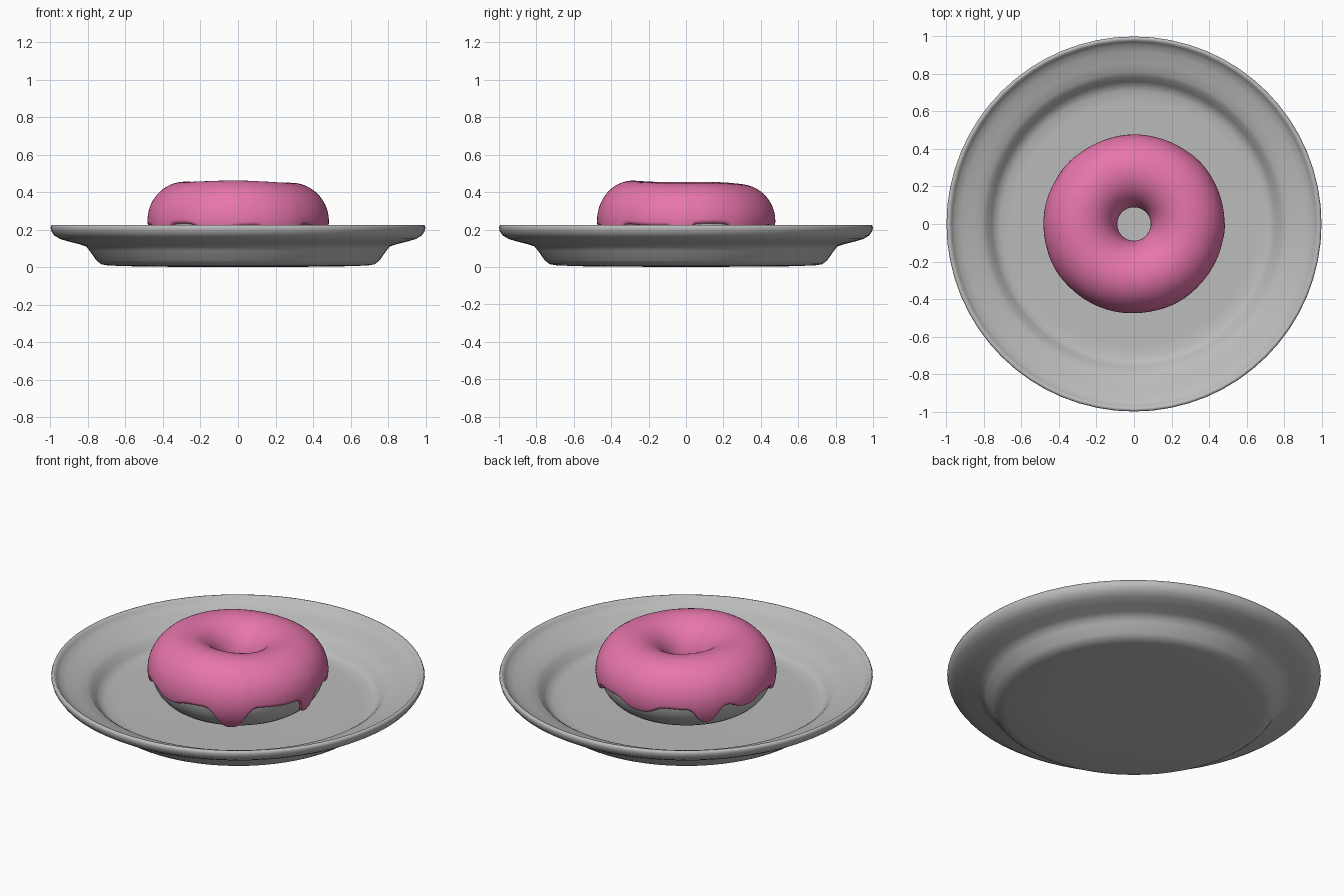
import bpy
import bmesh
from math import sin, cos, pi, radians, exp, asin, sqrt

cube = bpy.data.objects.get("Cube")
if cube:
    bpy.data.objects.remove(cube, do_unlink=True)


def material(name, rgb):
    m = bpy.data.materials.new(name)
    m.use_nodes = True
    m.diffuse_color = (*rgb, 1)
    m.node_tree.nodes["Principled BSDF"].inputs["Base Color"].default_value = (*rgb, 1)
    return m


GREY = material("plain grey", (0.5, 0.5, 0.5))
PINK = material("pink icing", (0.8, 0.18, 0.41))


def rings_object(name, rings, mat, closed):
    """Skin a loop of cross-sections, one ring per azimuth."""
    bm = bmesh.new()
    grid = [[bm.verts.new(p) for p in ring] for ring in rings]
    for i, a in enumerate(grid):
        b = grid[(i + 1) % len(grid)]
        n = len(a)
        for j in range(n if closed else n - 1):
            k = (j + 1) % n
            bm.faces.new((a[j], b[j], b[k], a[k]))
    bmesh.ops.remove_doubles(bm, verts=bm.verts, dist=1e-5)
    bmesh.ops.recalc_face_normals(bm, faces=bm.faces)
    for f in bm.faces:
        f.smooth = True
    me = bpy.data.meshes.new(name)
    bm.to_mesh(me)
    bm.free()
    me.materials.append(mat)
    ob = bpy.data.objects.new(name, me)
    bpy.context.scene.collection.objects.link(ob)
    return ob


# Plate: one turned profile, underside first, then rim, then dish
profile = [(0, 0), (0.5, 0.002), (0.69, 0.008), (0.73, 0.015), (0.755, 0.035),
           (0.79, 0.085), (0.81, 0.11), (0.84, 0.12), (0.9, 0.135), (0.95, 0.15),
           (0.98, 0.168), (0.995, 0.19), (1, 0.21), (0.995, 0.224), (0.982, 0.224),
           (0.972, 0.21), (0.955, 0.193), (0.92, 0.178), (0.86, 0.16), (0.81, 0.145),
           (0.785, 0.128), (0.76, 0.095), (0.74, 0.074), (0.71, 0.063), (0.65, 0.06),
           (0, 0.06)]
SEG = 64
rings_object("plate",
             [[(r * cos(2 * pi * i / SEG), r * sin(2 * pi * i / SEG), z) for r, z in profile]
              for i in range(SEG)], GREY, False)

# Ring cake dimensions: ring radius, tube half width, tube half height, centre height
R, A, B, ZC = 0.284, 0.176, 0.185, 0.248


def tube_point(az, phi, offset):
    """Point on the ring cake, pushed out by offset, with a gentle hand-made wobble."""
    lift = max(0, sin(phi)) * (0.007 * cos(az - radians(-115)) + 0.003 * sin(3 * az))
    r = R + (A + offset) * cos(phi) + 0.004 * sin(2 * az + 1) * max(0, cos(phi))
    return (r * cos(az), r * sin(az), ZC + (B + offset) * sin(phi) + lift)


N = 192
azimuths = [2 * pi * i / N for i in range(N)]

# Cake
rings_object("ring_cake",
             [[tube_point(az, 2 * pi * j / 40, 0) for j in range(40)] for az in azimuths],
             GREY, True)

# Icing drips: azimuth in degrees, depth, half width in degrees
DRIPS = [(-60, 0.125, 11), (-3, 0.09, 5.5), (40, 0.06, 9), (92, 0.05, 13),
         (139, 0.085, 8), (168, 0.035, 10), (-150, 0.06, 9), (-107, 0.03, 12)]


def drip(az):
    total = 0
    for centre, depth, width in DRIPS:
        d = (az * 180 / pi - centre + 180) % 360 - 180
        total += depth * exp(-abs(d / width) ** 3)
    return total


def icing_section(az):
    low = drip(az)
    edge = 0.226 + 0.006 * sin(5 * az) - low
    start = asin((edge - ZC) / B)
    end = pi + 0.3 + 0.1 * sin(4 * az)
    thick, lip, steps = 0.019, 0.12, 36
    pts = [tube_point(az, start + lip, -0.006)]
    # Rounded outer lip
    for k in range(6):
        s = k / 6
        bulge = thick * (1 + 2.5 * low) * sqrt(1 - (1 - s) ** 2)
        pts.append(tube_point(az, start + lip * s, bulge))
    # Main coat, with drips fading into it, then the tucked-in inner edge
    for k in range(steps + 1):
        s = k / steps
        phi = start + lip + (end - start - lip) * s
        bulge = thick * (1 + 2.5 * low * max(0, 1 - 3 * s))
        if k == steps:
            bulge = -0.006
        pts.append(tube_point(az, phi, bulge))
    return pts


rings_object("icing", [icing_section(az) for az in azimuths], PINK, False)
